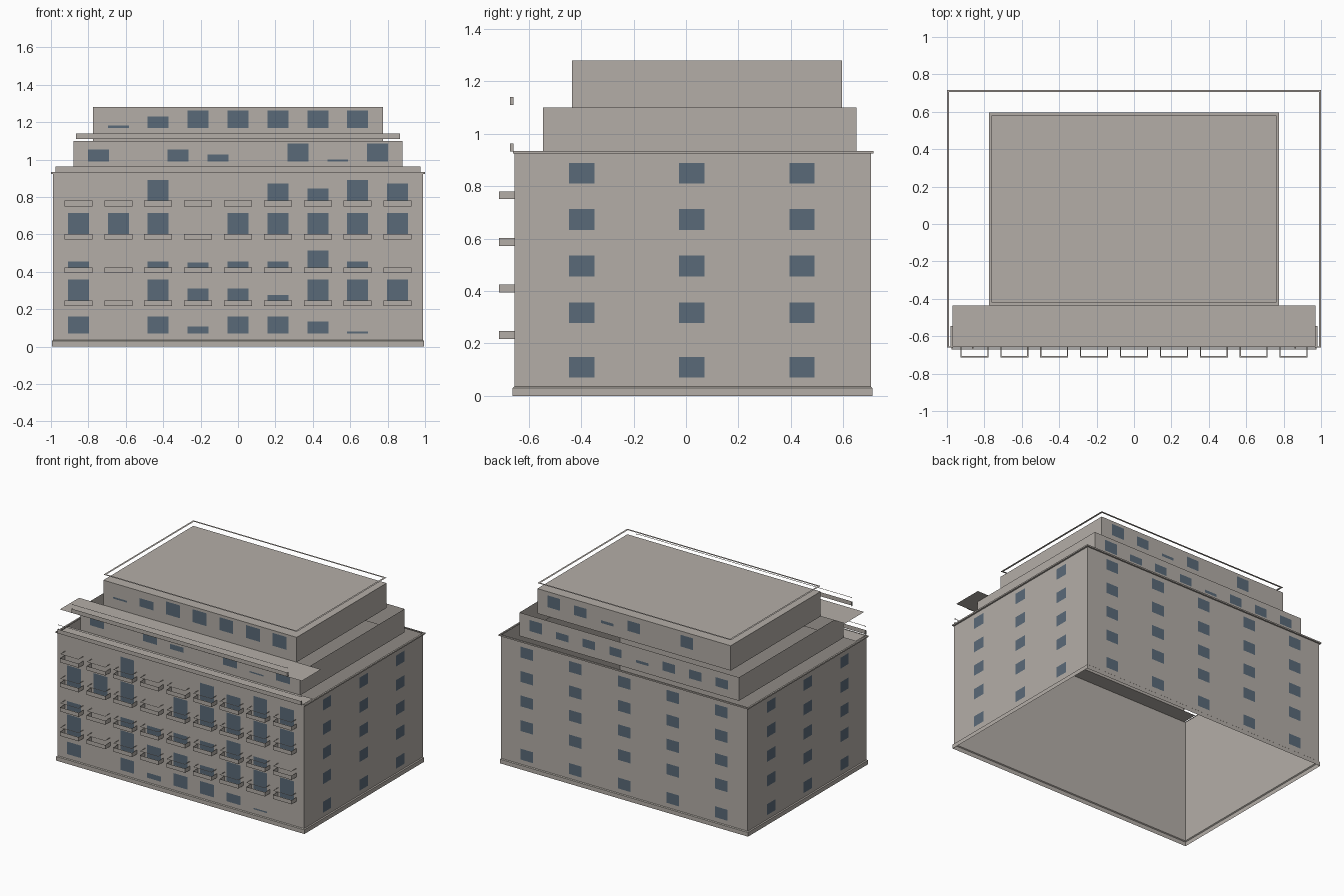
import bpy, bmesh

if "Cube" in bpy.data.objects:
    bpy.data.objects.remove(bpy.data.objects["Cube"])


def material(name, color):
    m = bpy.data.materials.new(name)
    m.diffuse_color = (*color, 1)
    m.use_nodes = True
    m.node_tree.nodes["Principled BSDF"].inputs["Base Color"].default_value = m.diffuse_color
    return m


STONE = material("warm_grey_stone", (0.456, 0.423, 0.387))
GLASS = material("slate_blue_glass", (0.102, 0.144, 0.188))


def finish(name, bm, mat):
    me = bpy.data.meshes.new(name)
    bm.to_mesh(me)
    bm.free()
    me.materials.append(mat)
    ob = bpy.data.objects.new(name, me)
    bpy.context.collection.objects.link(ob)
    return ob


def band(bm, low, high, closed=False):
    """Strip of quads between two matching paths of 3D points."""
    a = [bm.verts.new(p) for p in low]
    b = [bm.verts.new(p) for p in high]
    n = len(a)
    for i in range(n if closed else n - 1):
        j = (i + 1) % n
        bm.faces.new((a[i], a[j], b[j], b[i]))


def at(path, z):
    return [(x, y, z) for x, y in path]


def rect(x, y0, y1):
    return [(-x, y0), (x, y0), (x, y1), (-x, y1)]


def upright(bm, path, z0, z1, closed=False):
    band(bm, at(path, z0), at(path, z1), closed)


def sheet(bm, x, y0, y1, z):
    bm.faces.new([bm.verts.new(p) for p in at(rect(x, y0, y1), z)])


def u_path(cx, half, back, front):
    return [(cx - half, back), (cx - half, front), (cx + half, front), (cx + half, back)]


def railing(bm, cx, half, back, front, z):
    """Low U-shaped panel with a thin flat handrail floating above it."""
    upright(bm, u_path(cx, half, back, front), z, z + 0.03)
    w = 0.006
    band(bm, at(u_path(cx, half, back, front), z + 0.06),
         at(u_path(cx, half - w, back, front + w), z + 0.06))


# Main block: walls with a slightly flared plinth
bm = bmesh.new()
body, foot = rect(0.988, -0.655, 0.705), rect(0.995, -0.661, 0.711)
upright(bm, foot, 0, 0.03, True)
band(bm, at(foot, 0.03), at(body, 0.035), True)
upright(bm, body, 0.035, 0.93, True)
finish("main_walls", bm, STONE)

# Cornice around the main block
bm = bmesh.new()
outer, inner = rect(1.0, -0.66, 0.716), rect(0.988, -0.655, 0.705)
upright(bm, outer, 0.924, 0.934, True)
band(bm, at(outer, 0.934), at(inner, 0.934), True)
band(bm, at(inner, 0.924), at(outer, 0.924), True)
finish("cornice", bm, STONE)

# Set-back upper floors
bm = bmesh.new()
upright(bm, rect(0.88, -0.545, 0.65), 0.93, 1.10, True)
finish("middle_tier_walls", bm, STONE)
bm = bmesh.new()
upright(bm, rect(0.775, -0.435, 0.595), 1.10, 1.28, True)
finish("top_tier_walls", bm, STONE)
bm = bmesh.new()
sheet(bm, 0.775, -0.435, 0.595, 1.28)
finish("roof", bm, STONE)

# Roof rail: flat ring above the roof
bm = bmesh.new()
band(bm, at(rect(0.775, -0.435, 0.595), 1.32), at(rect(0.76, -0.42, 0.58), 1.32), True)
finish("roof_rail", bm, STONE)

# Front terraces and their railings
bm = bmesh.new()
sheet(bm, 0.98, -0.655, -0.545, 0.932)
sheet(bm, 0.97, -0.655, -0.435, 1.10)
finish("terrace_floors", bm, STONE)
bm = bmesh.new()
railing(bm, 0, 0.975, -0.658, -0.672, 0.932)
railing(bm, 0, 0.865, -0.658, -0.672, 1.11)
finish("terrace_railings", bm, STONE)

# Balconies: nine columns on four floors
STEP = 0.2133
BALCONY_Z = [0.217, 0.394, 0.572, 0.75]
bm = bmesh.new()
for z in BALCONY_Z:
    for i in range(-4, 5):
        railing(bm, i * STEP, 0.075, -0.655, -0.713, z)
finish("balconies", bm, STONE)


def window_row(bm, y, sign, z, heights, step=STEP, half=0.056):
    """Row of plates on a front (sign 1) or back (sign -1) wall, from -x to +x."""
    mid = (len(heights) - 1) / 2
    for i, h in enumerate(heights):
        c = (i - mid) * step
        if h:
            upright(bm, [(c - sign * half, y), (c + sign * half, y)], z, z + h)


# Front windows, with blinds drawn to different heights
bm = bmesh.new()
F = 0.141
rows = [
    (0.07, [.09, 0, .09, .037, .09, .09, .064, .01, 0]),
    (0.217, [F, 0, F, .093, .093, .06, F, F, F]),
    (0.394, [.06, 0, .06, .055, .06, .06, .12, .06, 0]),
    (0.572, [F, F, F, 0, F, F, F, F, F]),
    (0.75, [0, 0, F, 0, 0, .122, .095, F, .122]),
]
for z, heights in rows:
    window_row(bm, -0.659, 1, z, heights)
window_row(bm, -0.549, 1, 0.99, [.064, 0, .064, .037, 0, .096, .01, .096])
window_row(bm, -0.439, 1, 1.17, [.013, .06, .093, .093, .093, .093, .093])
finish("front_windows", bm, GLASS)

# Back windows
FLOORS = [0.07, 0.277, 0.456, 0.633, 0.81]
bm = bmesh.new()
for z in FLOORS:
    window_row(bm, 0.709, -1, z, [0.079] * 5, 0.39, 0.05)
window_row(bm, 0.655, -1, 0.99, [.065, .065, .065, .02, .06, .06, .05, .08], half=0.05)
window_row(bm, 0.599, -1, 1.17, [0, .085, 0, .075, .02, .07, .085], half=0.05)
finish("back_windows", bm, GLASS)

# Side windows, both sides
bm = bmesh.new()
for s in (1, -1):
    for z in FLOORS:
        for y in (-0.398, 0.022, 0.442):
            upright(bm, [(s * 0.992, y - s * 0.048), (s * 0.992, y + s * 0.048)], z, z + 0.079)
finish("side_windows", bm, GLASS)
